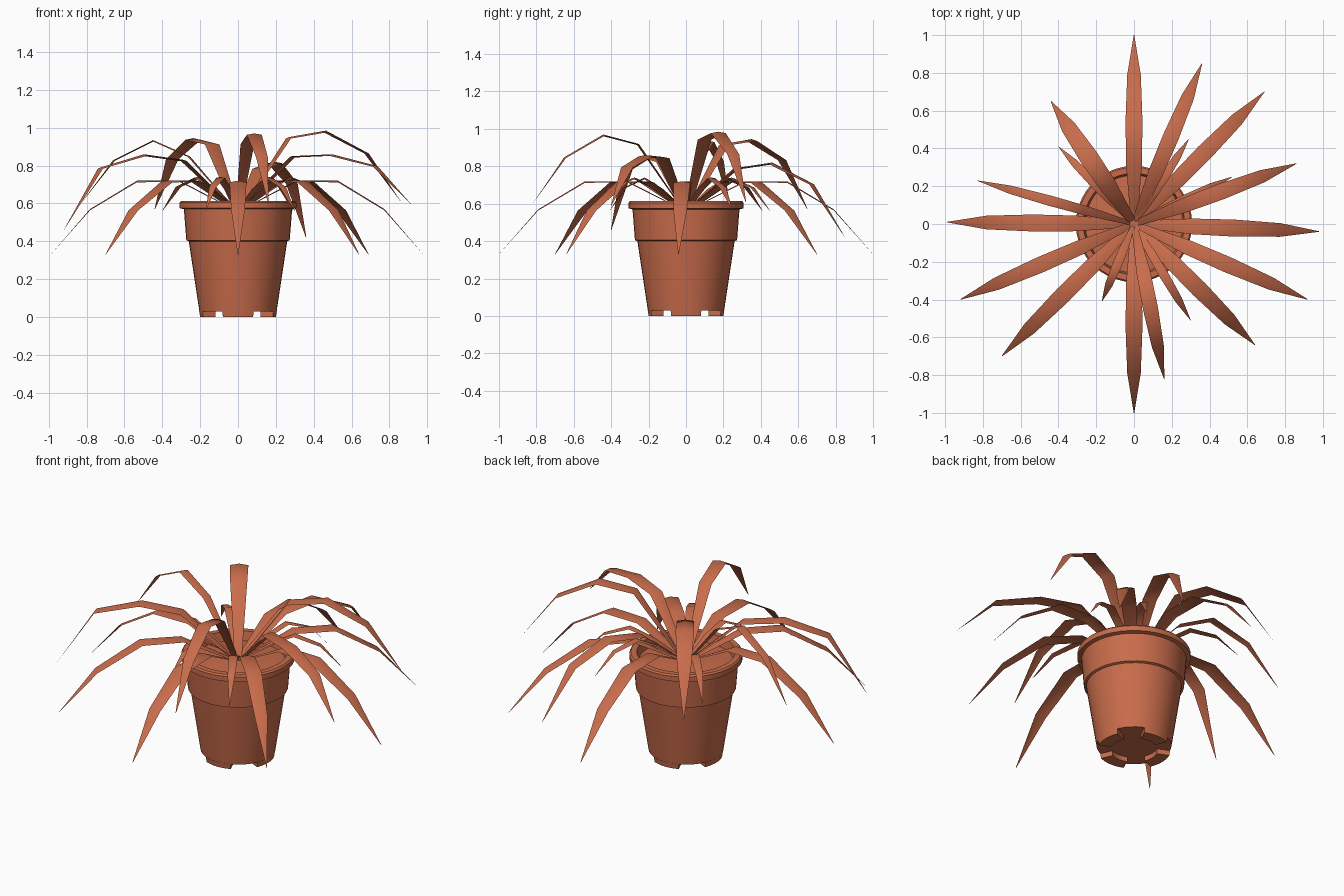
import bpy, bmesh
from math import cos, sin, pi, radians, hypot
from mathutils import Vector

cube = bpy.data.objects.get("Cube")
if cube:
    bpy.data.objects.remove(cube)

# One terracotta colour for everything
terracotta = bpy.data.materials.new("terracotta")
terracotta.use_nodes = True
COLOUR = (0.58, 0.15, 0.07, 1)
terracotta.diffuse_color = COLOUR
terracotta.node_tree.nodes["Principled BSDF"].inputs["Base Color"].default_value = COLOUR


def finish(name, bm, angle):
    mesh = bpy.data.meshes.new(name)
    bm.to_mesh(mesh)
    bm.free()
    mesh.materials.append(terracotta)
    obj = bpy.data.objects.new(name, mesh)
    bpy.context.collection.objects.link(obj)
    bpy.ops.object.select_all(action="DESELECT")
    obj.select_set(True)
    bpy.context.view_layer.objects.active = obj
    bpy.ops.object.shade_smooth_by_angle(angle=radians(angle))
    return obj


def lathe(name, profile, start=0, sweep=2 * pi, steps=40, closed=False):
    """Revolve (radius, z) points about z; a partial sweep is capped."""
    bm = bmesh.new()
    full = sweep > 6.28
    rings = []
    for i in range(steps if full else steps + 1):
        a = start + sweep * i / steps
        rings.append([bm.verts.new((r * cos(a), r * sin(a), z)) for r, z in profile])
    n = len(profile)
    for i in range(steps):
        p, q = rings[i], rings[(i + 1) % len(rings)]
        for k in range(n if closed else n - 1):
            m = (k + 1) % n
            bm.faces.new((p[k], q[k], q[m], p[m]))
    if not full:
        bm.faces.new(rings[0])
        bm.faces.new(rings[-1][::-1])
    bmesh.ops.remove_doubles(bm, verts=bm.verts, dist=1e-5)
    bmesh.ops.recalc_face_normals(bm, faces=bm.faces)
    return finish(name, bm, 35)


# Pot with a stepped band, lip and soil surface
lathe("pot", [(0, 0.03), (0.204, 0.03), (0.26, 0.4), (0.273, 0.405), (0.286, 0.57),
              (0.308, 0.575), (0.308, 0.605), (0.3, 0.614), (0.268, 0.614), (0.258, 0.56)])
lathe("soil", [(0, 0.575), (0.15, 0.57), (0.262, 0.56)])

# Four thick feet separated by diagonal notches
half = radians(23.6)
for i, side in enumerate(("left", "back", "right", "front")):
    lathe(f"{side}_foot", [(0.13, 0), (0.2, 0), (0.205, 0.032), (0.13, 0.032)],
          i * pi / 2 - half, 2 * half, 8, True)


def leaf(name, tip, heights, width):
    """Arching blade with a slightly raised midrib, from the pot centre to tip."""
    bm = bmesh.new()
    reach = hypot(*tip)
    out = Vector((tip[0], tip[1], 0)) / reach
    side = Vector((-out.y, out.x, 0))
    rows = []
    for f, w, z in zip((0.02, 0.31, 0.54, 0.79, 1), (0.4, 0.92, 1, 0.8, 0.03), (0.57, *heights)):
        mid = out * reach * f + Vector((0, 0, z))
        edge = side * width * w / 2
        drop = Vector((0, 0, 0.09 * width * w))
        rows.append([bm.verts.new(p) for p in (mid - edge - drop, mid, mid + edge - drop)])
    for a, b in zip(rows, rows[1:]):
        for k in range(2):
            bm.faces.new((a[k], b[k], b[k + 1], a[k + 1]))
    finish(name, bm, 60)


LOW = (0.72, 0.72, 0.57, 0.33)
MID = (0.83, 0.86, 0.79, 0.46)
TALL = (0.92, 0.97, 0.85, 0.6)
SHORT = (0.68, 0.74, 0.69, 0.56)

# Long drooping leaves
for i, tip in enumerate([(0, 1), (0, -1), (-0.99, 0.01), (0.98, -0.04),
                         (0.69, 0.7), (-0.7, -0.7), (0.64, -0.64)]):
    leaf(f"low_leaf_{i}", tip, LOW, 0.09)

# Middle and high arching leaves
leaf("middle_leaf_0", (-0.92, -0.4), MID, 0.085)
leaf("middle_leaf_1", (0.92, -0.4), (0.85, 0.86, 0.8, 0.59), 0.085)
leaf("middle_leaf_2", (0.36, 0.85), (0.79, 0.82, 0.71, 0.42), 0.085)
leaf("tall_leaf_0", (0.86, 0.32), (0.95, 0.985, 0.87, 0.61), 0.085)
leaf("tall_leaf_1", (0.16, -0.82), TALL, 0.08)
leaf("tall_leaf_2", (-0.44, 0.65), (0.92, 0.945, 0.84, 0.57), 0.1)
leaf("tall_leaf_3", (-0.83, 0.23), (0.85, 0.935, 0.83, 0.6), 0.055)

# Short inner leaves
for i, tip in enumerate([(-0.4, 0.41), (0.29, 0.45), (0.52, 0.25), (0.3, -0.51), (-0.17, -0.41)]):
    leaf(f"short_leaf_{i}", tip, SHORT, 0.05)
